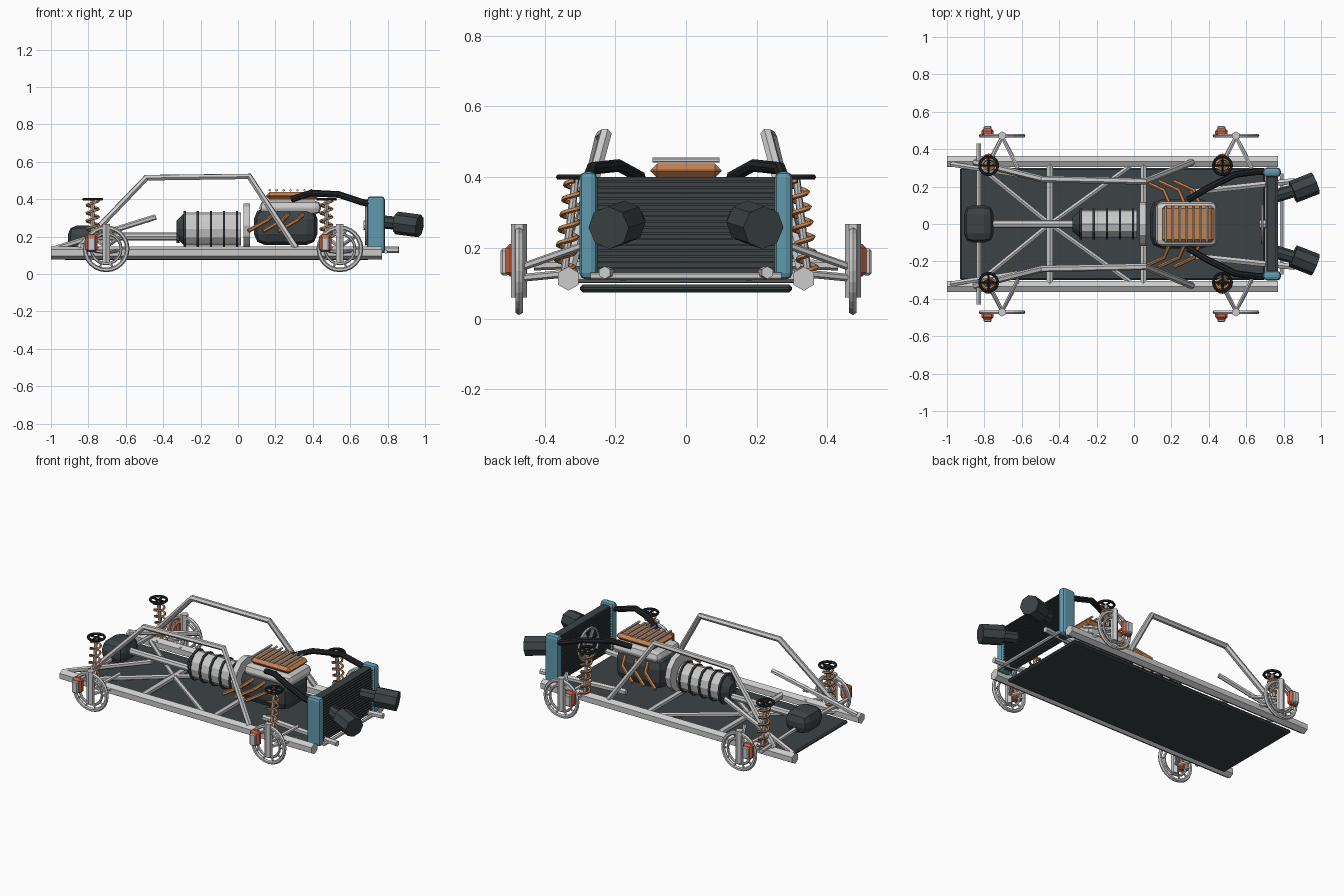
import bpy, math
from math import sin, cos, pi
from mathutils import Vector

if "Cube" in bpy.data.objects:
    bpy.data.objects.remove(bpy.data.objects["Cube"])


def material(name, rgb):
    m = bpy.data.materials.new(name)
    m.diffuse_color = (*rgb, 1)
    m.use_nodes = True
    m.node_tree.nodes["Principled BSDF"].inputs["Base Color"].default_value = m.diffuse_color
    return m


DARK = material("dark", (0.045, 0.055, 0.06))
BLACK = material("black", (0.015, 0.017, 0.02))
COPPER = material("copper", (0.55, 0.22, 0.08))
RED = material("red", (0.6, 0.12, 0.06))
BLUE = material("blue", (0.12, 0.32, 0.42))


def paint(o, name, mat):
    o.name = name
    if mat:
        o.data.materials.append(mat)
    return o


def box(name, c, size, mat=None, bevel=0.0, seg=1):
    bpy.ops.mesh.primitive_cube_add(size=1, location=c)
    o = paint(bpy.context.object, name, mat)
    o.scale = size
    bpy.ops.object.transform_apply(location=False, rotation=False, scale=True)
    if bevel:
        b = o.modifiers.new("bevel", "BEVEL")
        b.width, b.segments = bevel, seg
    return o


def rod(name, a, b, r, mat=None, sides=8, r2=None):
    a, b = Vector(a), Vector(b)
    d = b - a
    bpy.ops.mesh.primitive_cone_add(vertices=sides, radius1=r, radius2=r if r2 is None else r2,
                                    depth=d.length, location=(a + b) / 2)
    o = paint(bpy.context.object, name, mat)
    o.rotation_euler = d.to_track_quat('Z', 'Y').to_euler()
    return o


def pipe(name, pts, r, mat=None, res=2):
    cu = bpy.data.curves.new(name, 'CURVE')
    cu.dimensions = '3D'
    cu.bevel_depth, cu.bevel_resolution, cu.use_fill_caps = r, res, True
    s = cu.splines.new('POLY')
    s.points.add(len(pts) - 1)
    s.use_smooth = False
    for p, q in zip(s.points, pts):
        p.co = (*q, 1)
    tmp = bpy.data.objects.new(name, cu)
    bpy.context.collection.objects.link(tmp)
    me = bpy.data.meshes.new_from_object(tmp.evaluated_get(bpy.context.evaluated_depsgraph_get()))
    bpy.data.objects.remove(tmp)
    o = bpy.data.objects.new(name, me)
    bpy.context.collection.objects.link(o)
    return paint(o, name, mat)


def ring(name, c, R, r, rot=(0, 0, 0), mat=None, n=20, m=6):
    bpy.ops.mesh.primitive_torus_add(location=c, rotation=rot, major_radius=R, minor_radius=r,
                                     major_segments=n, minor_segments=m)
    return paint(bpy.context.object, name, mat)


# floor pan and engine
box("floor_pan", (-0.115, 0, 0.085), (1.63, 0.6, 0.022), DARK, 0.008)
box("engine_block", (0.255, 0, 0.255), (0.34, 0.26, 0.2), DARK, 0.06, 2)
box("engine_head", (0.28, 0, 0.355), (0.33, 0.24, 0.075), None, 0.034, 2)
box("engine_cover", (0.29, 0, 0.418), (0.28, 0.2, 0.04), COPPER, 0.018)
for i in range(7):
    x = 0.17 + i * 0.037
    rod("cover_fin", (x, -0.095, 0.448), (x, 0.095, 0.448), 0.007, None, 6)

# gearbox, bell housing, drive shaft and differential
body = rod("gearbox", (-0.29, 0, 0.24), (0.015, 0, 0.24), 0.088, None, 12)
nose = rod("gearbox_nose", (-0.33, 0, 0.24), (-0.29, 0, 0.24), 0.045, DARK, 12, 0.085)
ribs = [rod("gearbox_rib", (x - 0.006, 0, 0.24), (x + 0.006, 0, 0.24), 0.098, DARK, 12)
        for x in (-0.285, -0.215, -0.145, -0.075, -0.005)]
for o in [body, nose] + ribs:
    o.scale.x = 0.85
rod("bell_housing", (0.03, 0, 0.26), (0.065, 0, 0.26), 0.118, None, 12)
rod("drive_shaft", (-0.8, 0, 0.2), (-0.31, 0, 0.2), 0.021)
rod("shaft_flange", (-0.33, 0, 0.2), (-0.312, 0, 0.2), 0.035, DARK, 12)
box("differential", (-0.83, 0, 0.195), (0.16, 0.2, 0.13), DARK, 0.05, 2)

# radiator core with fins, cooling fan
box("radiator_core", (0.735, 0, 0.258), (0.05, 0.51, 0.285), DARK)
for i in range(17):
    box("radiator_fin", (0.737, 0, 0.127 + i * 0.0163), (0.066, 0.5, 0.006), DARK)
ring("fan_ring", (0.685, 0, 0.26), 0.1, 0.008, (0, pi / 2, 0))
rod("fan_hub", (0.67, 0, 0.26), (0.71, 0, 0.26), 0.025)
for k in range(6):
    a = k * pi / 3
    b = box("fan_blade", (0.685, 0.055 * cos(a), 0.26 + 0.055 * sin(a)), (0.006, 0.09, 0.028))
    b.rotation_euler = (a, 0, 0)

# cross members
rod("rear_cross_member", (-0.45, -0.32, 0.12), (-0.45, 0.32, 0.12), 0.02, None, 6)
rod("middle_cross_member", (0.05, -0.32, 0.12), (0.05, 0.32, 0.12), 0.018, None, 6)
rod("front_cross_member", (0.79, -0.27, 0.12), (0.79, 0.27, 0.12), 0.011, None, 6)

for s in (-1, 1):
    # frame tubes on each side
    rod("side_rail", (-1, s * 0.333, 0.113), (0.77, s * 0.333, 0.113), 0.034, None, 6)
    pipe("roll_cage", [(-0.85, s * 0.33, 0.14), (-0.49, s * 0.24, 0.515),
                       (0.06, s * 0.228, 0.522), (0.31, s * 0.33, 0.14)], 0.018, None, 1)
    rod("rear_brace", (-0.98, s * 0.32, 0.135), (-0.44, s * 0.235, 0.305), 0.015, None, 6)
    rod("front_brace", (0.3, s * 0.17, 0.125), (0.86, s * 0.23, 0.13), 0.018, None, 6)
    rod("floor_brace_front", (-0.45, 0, 0.12), (-0.02, s * 0.31, 0.12), 0.014, None, 6)
    rod("floor_brace_rear", (-0.45, 0, 0.12), (-0.83, s * 0.31, 0.12), 0.014, None, 6)
    rod("half_shaft", (-0.83, 0, 0.165), (-0.83, s * 0.43, 0.15), 0.014, None, 6)

    # radiator end tank, hose and front lamp
    box("radiator_tank", (0.738, s * 0.276, 0.263), (0.094, 0.05, 0.305), BLUE, 0.018, 2)
    pipe("radiator_hose", [(0.29, s * 0.13, 0.40), (0.39, s * 0.19, 0.433), (0.54, s * 0.265, 0.425),
                           (0.66, s * 0.28, 0.385), (0.73, s * 0.28, 0.37)], 0.018, BLACK)
    c = Vector((0.91, s * 0.195, 0.265))
    d = Vector((0.92, s * 0.36, -0.12)).normalized()
    rod("front_lamp", c - d * 0.066, c + d * 0.066, 0.061, DARK, 8)
    rod("lamp_bracket", (0.76, s * 0.15, 0.28), c, 0.035, DARK, 8)

    # exhaust headers
    for i in range(3):
        x = i * 0.08
        pipe("exhaust_header", [(0.19 + x, s * 0.11, 0.32), (0.16 + x, s * 0.18, 0.29),
                                (0.055 + x, s * 0.228, 0.23)], 0.011, COPPER, 1)

    for wx in (-0.705, 0.545):
        # open wheel: outer and inner rings with spokes
        y = s * 0.472
        c = (wx, y, 0.135)
        ring("wheel_ring", c, 0.113, 0.012, (pi / 2, 0, 0), None, 24)
        ring("brake_ring", c, 0.08, 0.008, (pi / 2, 0, 0), None, 20)
        for k in range(10):
            a = k * pi / 5
            rod("wheel_spoke", (wx + 0.08 * cos(a), y, 0.135 + 0.08 * sin(a)),
                (wx + 0.113 * cos(a), y, 0.135 + 0.113 * sin(a)), 0.006, None, 5)
        rod("wheel_upright", (wx, y, 0.06), (wx, y, 0.268), 0.023, None, 6)

        # brake caliper
        box("brake_caliper", (wx - 0.078, s * 0.49, 0.165), (0.066, 0.04, 0.092), RED, 0.012)
        box("caliper_piston", (wx - 0.078, s * 0.512, 0.16), (0.042, 0.026, 0.075), None, 0.006)

        # upper and lower wishbones
        for dx in (-0.085, 0.085):
            rod("upper_arm", (wx, s * 0.465, 0.145), (wx + dx, s * 0.295, 0.205), 0.011, None, 6)
            rod("lower_arm", (wx, s * 0.465, 0.115), (wx + dx, s * 0.31, 0.13), 0.011, None, 6)

        # coil spring, damper and top mount
        sx, n = wx - 0.072, 72
        pts = []
        for k in range(n + 1):
            t = k / n
            a = t * 6 * 2 * pi
            pts.append((sx + 0.032 * cos(a), s * (0.345 - 0.03 * t) + 0.026 * sin(a), 0.135 + 0.255 * t))
        pipe("coil_spring", pts, 0.007, COPPER, 0)
        rod("damper", (sx, s * 0.345, 0.12), (sx, s * 0.312, 0.4), 0.011)
        ring("spring_mount", (sx, s * 0.312, 0.4), 0.048, 0.008, (0, 0, 0), BLACK)
        for a in (0, pi / 2):
            v = Vector((cos(a), sin(a), 0)) * 0.046
            m = Vector((sx, s * 0.312, 0.4))
            rod("mount_spoke", m - v, m + v, 0.006, BLACK, 5)
